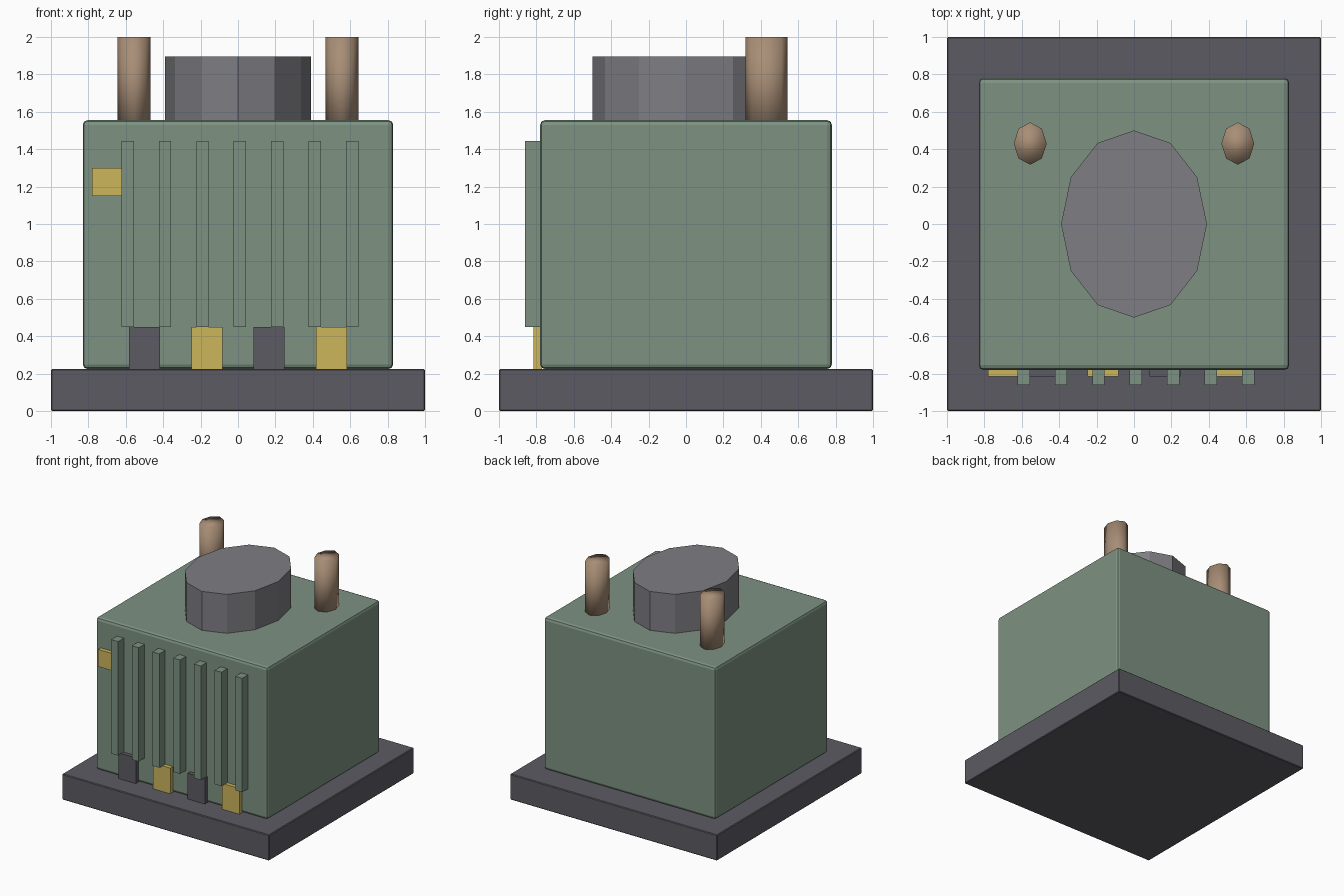
import bpy
import math

if "Cube" in bpy.data.objects:
    bpy.data.objects.remove(bpy.data.objects["Cube"])


def material(name, rgb):
    """Flat colour from 0-255 display values, stored as linear."""
    m = bpy.data.materials.new(name)
    lin = [(c / 255 / 12.92) if c < 10 else ((c / 255 + 0.055) / 1.055) ** 2.4 for c in rgb]
    m.diffuse_color = (*lin, 1)
    m.use_nodes = True
    m.node_tree.nodes["Principled BSDF"].inputs["Base Color"].default_value = m.diffuse_color
    return m


GREEN = material("sage_green", (125, 146, 130))
DARK = material("dark_slate", (93, 91, 99))
GREY = material("mid_grey", (126, 125, 131))
COPPER = material("dull_copper", (168, 142, 118))
YELLOW = material("mustard_yellow", (204, 182, 92))


def box(name, lo, hi, mat, bevel=0, segments=1):
    size = [b - a for a, b in zip(lo, hi)]
    mid = [(a + b) / 2 for a, b in zip(lo, hi)]
    bpy.ops.mesh.primitive_cube_add(size=1, location=mid)
    ob = bpy.context.object
    ob.name = name
    ob.scale = size
    bpy.ops.object.transform_apply(location=False, rotation=False, scale=True)
    ob.data.materials.append(mat)
    if bevel:
        mod = ob.modifiers.new("edge_bevel", 'BEVEL')
        mod.width = bevel
        mod.segments = segments
    return ob


def oval_prism(name, x, y, z0, z1, rx, ry, sides, mat):
    bpy.ops.mesh.primitive_cylinder_add(vertices=sides, radius=1, depth=z1 - z0,
                                        location=(x, y, (z0 + z1) / 2))
    ob = bpy.context.object
    ob.name = name
    ob.scale = (rx, ry, 1)
    bpy.ops.object.transform_apply(location=False, rotation=False, scale=True)
    ob.data.materials.append(mat)
    return ob


# Base slab and main housing
box("base_slab", (-1, -1, 0), (1, 1, 0.225), DARK, 0.006)
box("housing", (-0.83, -0.78, 0.225), (0.83, 0.78, 1.555), GREEN, 0.025, 2)

# Oval twelve-sided cap on the roof
oval_prism("roof_cap", 0, 0, 1.50, 1.895, 0.39, 0.5, 12, GREY)

# Pair of smooth pipes behind the cap
for side, x in (("left", -0.555), ("right", 0.555)):
    pipe = oval_prism(side + "_pipe", x, 0.43, 1.50, 2.0, 0.088, 0.113, 8, COPPER)
    pipe.data.shade_smooth()

# Row of vertical cooling fins on the front
for i in range(7):
    x = 0.01 + (i - 3) * 0.2
    box(f"cooling_fin_{i + 1}", (x - 0.033, -0.86, 0.45), (x + 0.033, -0.77, 1.445), GREEN)

# Alternating warning blocks along the bottom of the front
for i in range(4):
    x = -0.5 + i / 3
    box(f"warning_block_{i + 1}", (x - 0.083, -0.815, 0.225), (x + 0.083, -0.77, 0.45),
        YELLOW if i % 2 else DARK)

# Small indicator plate at the upper left
box("indicator_plate", (-0.78, -0.815, 1.15), (-0.623, -0.77, 1.30), YELLOW)
